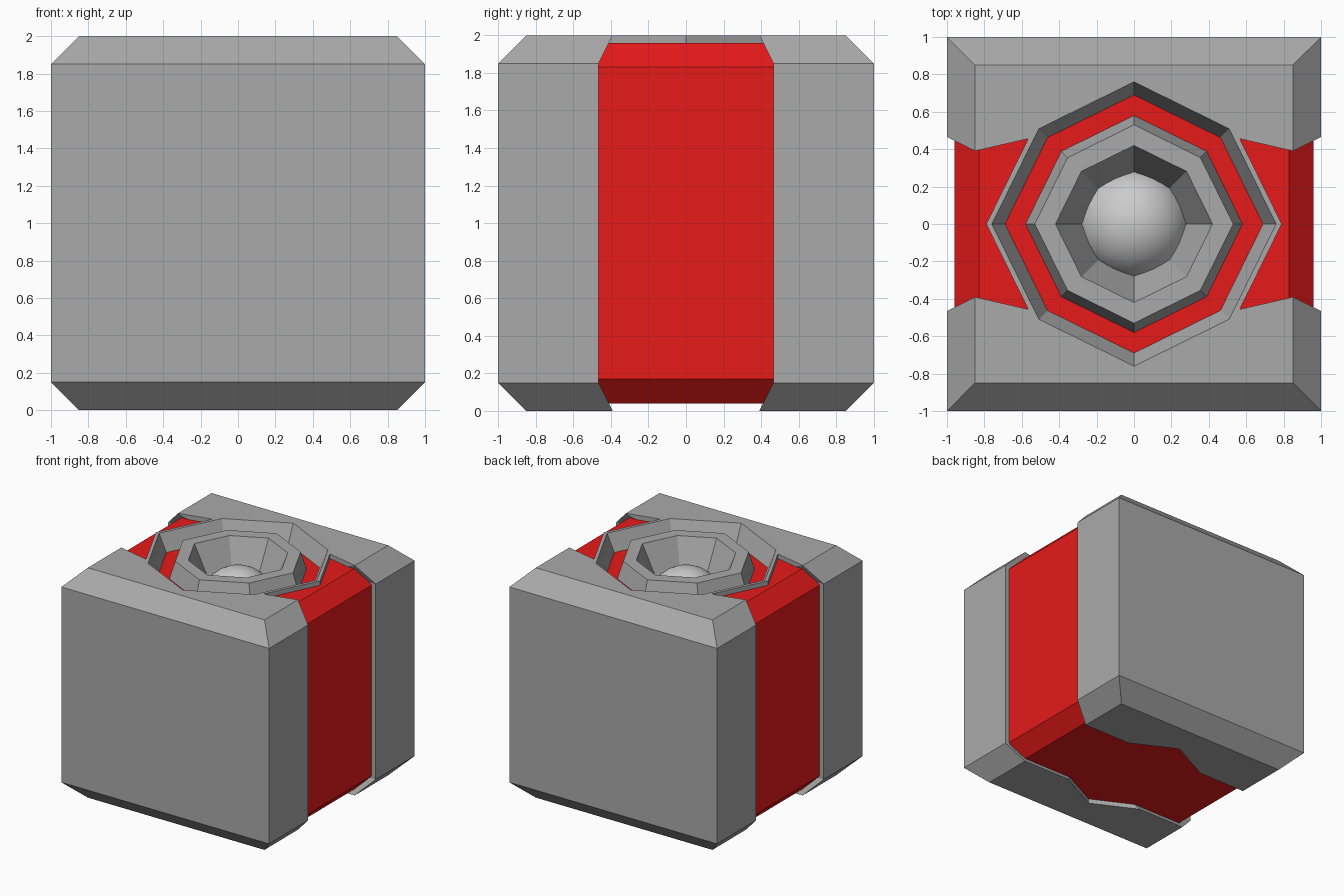
import bpy, bmesh

if "Cube" in bpy.data.objects:
    bpy.data.objects.remove(bpy.data.objects["Cube"])


def material(name, color):
    m = bpy.data.materials.new(name)
    m.diffuse_color = (*color, 1)
    m.use_nodes = True
    m.node_tree.nodes["Principled BSDF"].inputs["Base Color"].default_value = m.diffuse_color
    return m


RED = material("red_paint", (0.8, 0.01, 0.01))
DARK = material("dark_grey", (0.4, 0.4, 0.4))


def loft(name, rings, mat=None, loop=False):
    """Skin a list of equal-length rings; cap the ends or loop back to the start."""
    bm = bmesh.new()
    vs = [[bm.verts.new(p) for p in r] for r in rings]
    n = len(vs[0])
    pairs = list(zip(vs, vs[1:])) + ([(vs[-1], vs[0])] if loop else [])
    for a, b in pairs:
        for i in range(n):
            j = (i + 1) % n
            bm.faces.new((a[i], a[j], b[j], b[i]))
    if not loop:
        bm.faces.new(vs[0])
        bm.faces.new(vs[-1])
    bmesh.ops.recalc_face_normals(bm, faces=bm.faces)
    me = bpy.data.meshes.new(name)
    bm.to_mesh(me)
    bm.free()
    ob = bpy.data.objects.new(name, me)
    bpy.context.collection.objects.link(ob)
    if mat:
        me.materials.append(mat)
    return ob


def square(h, z):
    return [(-h, -h, z), (h, -h, z), (h, h, z), (-h, h, z)]


def octagon(r, z):
    d = r * 0.67
    return [(r, 0, z), (d, d, z), (0, r, z), (-d, d, z),
            (-r, 0, z), (-d, -d, z), (0, -r, z), (d, -d, z)]


def prism(name, pts, z0, z1):
    return loft(name, [[(x, y, z) for x, y in pts] for z in (z0, z1)])


def cut(ob, cutter):
    cutter.hide_render = True
    m = ob.modifiers.new("cut", 'BOOLEAN')
    m.operation, m.solver, m.object = 'DIFFERENCE', 'EXACT', cutter
    bpy.context.view_layer.objects.active = ob
    bpy.ops.object.modifier_apply(modifier=m.name)
    bpy.data.objects.remove(cutter)


# Outer shell: block with bevelled top and bottom edges
shell = loft("outer_shell", [square(0.85, 0), square(1, 0.15), square(1, 1.85), square(0.85, 2)], DARK)

# Channel running around the block for the red band
prof = [(0.39, -0.1), (0.39, 0), (0.465, 0.15), (0.465, 1.85), (0.39, 2), (0.39, 2.1)]
prof += [(-y, z) for y, z in reversed(prof)]
cut(shell, loft("channel_cutter", [[(x, y, z) for y, z in prof] for x in (-1.2, 1.2)]))

# Flared ends of the channel on top, pointed notch below, octagonal well on top
flare = [(0.85, -0.39), (0.85, 0.39), (0.57, 0.455), (-0.57, 0.455),
         (-0.85, 0.39), (-0.85, -0.39), (-0.57, -0.455), (0.57, -0.455)]
cut(shell, prism("flare_cutter", flare, 1.9, 2.1))
notch = [(0.42, -0.375), (0.42, 0.375), (0, 0.585), (-0.42, 0.375), (-0.42, -0.375), (0, -0.585)]
cut(shell, prism("notch_cutter", notch, -0.1, 0.1))
cut(shell, loft("well_cutter", [octagon(0.79, 1.6), octagon(0.79, 2.1)]))

# Red inner band
band = [(0.83, 0.04), (0.96, 0.17), (0.96, 1.83), (0.83, 1.96)]
band += [(-x, z) for x, z in reversed(band)]
core = loft("red_band", [[(x, y, z) for x, z in band] for y in (-0.7, 0.7)], RED)
cut(core, loft("core_cutter", [octagon(0.78, 1.5), octagon(0.78, 2.1)]))

# Octagonal rim, red groove floor and central socket
for name, section, mat in (
        ("octagon_rim", [(0.79, 1.8), (0.79, 2), (0.76, 2), (0.69, 1.85), (0.69, 1.8)], DARK),
        ("groove_floor", [(0.7, 1.82), (0.7, 1.85), (0.57, 1.85), (0.57, 1.82)], RED),
        ("socket_ring", [(0.58, 1.82), (0.58, 1.85), (0.53, 2), (0.42, 2), (0.28, 1.72), (0.28, 1.6), (0.5, 1.6)], DARK)):
    loft(name, [octagon(r, z) for r, z in section], mat, loop=True)

# Ball sitting in the socket
bpy.ops.mesh.primitive_uv_sphere_add(segments=32, ring_count=16, radius=0.3, location=(0, 0, 1.6))
bpy.context.object.name = "socket_ball"
bpy.ops.object.shade_smooth()
